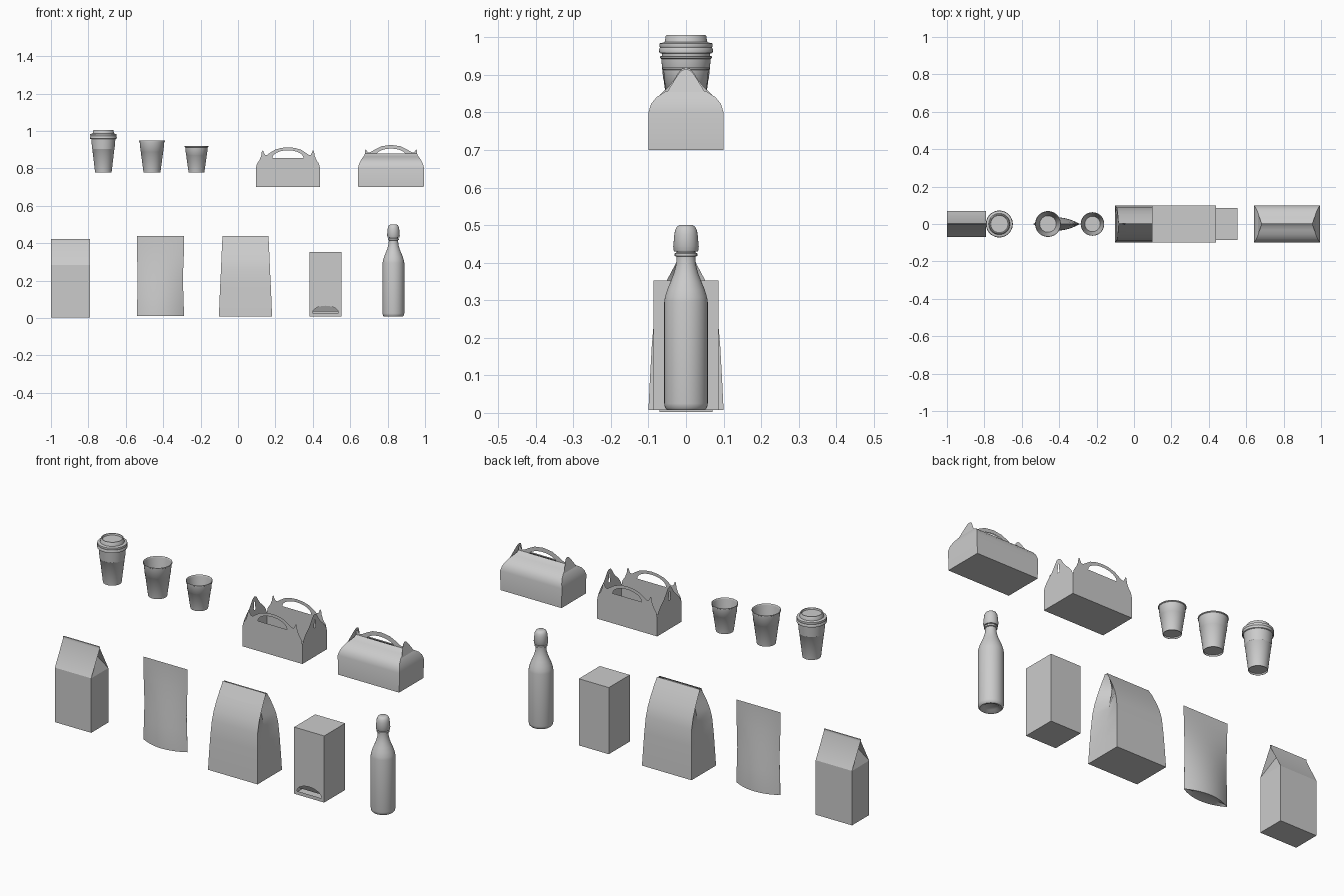
import bpy, bmesh
from math import sin, cos, pi, radians

if "Cube" in bpy.data.objects:
    bpy.data.objects.remove(bpy.data.objects["Cube"])


def finish(name, bm, angle=35):
    bmesh.ops.remove_doubles(bm, verts=bm.verts, dist=1e-5)
    bmesh.ops.recalc_face_normals(bm, faces=bm.faces)
    me = bpy.data.meshes.new(name)
    bm.to_mesh(me)
    bm.free()
    me.shade_smooth()
    me.set_sharp_from_angle(angle=radians(angle))
    ob = bpy.data.objects.new(name, me)
    bpy.context.collection.objects.link(ob)
    return ob


def loft(name, rows, closed=False, cap_start=False, cap_end=False, angle=35):
    """Skin a list of equally long point rows."""
    bm = bmesh.new()
    vs = [[bm.verts.new(p) for p in row] for row in rows]
    n = len(vs[0])
    for a, b in zip(vs, vs[1:]):
        for i in range(n if closed else n - 1):
            j = (i + 1) % n
            bm.faces.new((a[i], a[j], b[j], b[i]))
    if cap_start:
        bm.faces.new(vs[0][::-1])
    if cap_end:
        bm.faces.new(vs[-1])
    return finish(name, bm, angle)


def lathe(name, x, profile, n=48):
    rows = [[(x + r * cos(2 * pi * i / n), r * sin(2 * pi * i / n), z) for i in range(n)]
            for r, z in profile]
    return loft(name, rows, closed=True, angle=40)


def panel(name, loops, place):
    """Flat sheet from an outline plus holes, placed by a (u, v) function."""
    bm = bmesh.new()
    for pts in loops:
        vs = [bm.verts.new((u, v, 0)) for u, v in pts]
        for i in range(len(vs)):
            bm.edges.new((vs[i - 1], vs[i]))
    bmesh.ops.triangle_fill(bm, use_beauty=True, edges=bm.edges[:], normal=(0, 0, 1))
    for v in bm.verts:
        v.co = place(v.co.x, v.co.y)
    return finish(name, bm)


def rect(x, hx, hy, z):
    return [(x - hx, -hy, z), (x + hx, -hy, z), (x + hx, hy, z), (x - hx, hy, z)]


def mirrored(half):
    """Close a right-hand half outline by mirroring it in u."""
    return half + [(-u, v) for u, v in reversed(half) if abs(u) > 1e-6]


def arch(w, h, z, n=16):
    return [(w * cos(pi * i / n), z + h * sin(pi * i / n)) for i in range(n + 1)]


# paper cups: wall, rolled rim, inner wall and recessed base
def cup(name, x, r0, r1, z0, z1):
    k = z0 + (z1 - z0) * .65
    rk = r0 + (r1 - r0) * .62
    lathe(name, x, [(1e-6, z0 + .008), (r0 - .002, z0 + .008), (r0 - .002, z0), (r0, z0),
                    (rk, k), (rk + .001, k + .001), (r1 - .003, z1 - .007), (r1, z1 - .005),
                    (r1, z1 - .001), (r1 - .002, z1), (r1 - .004, z1 - .002),
                    (r1 - .005, z1 - .008), (r0 - .001, z0 + .009), (1e-6, z0 + .009)])


cup("large_cup", -.72, .044, .068, .778, .97)
cup("medium_cup", -.46, .045, .069, .778, .95)
cup("small_cup", -.222, .042, .063, .778, .92)
lathe("cup_lid", -.72, [(.067, .957), (.071, .959), (.072, .968), (.069, .973), (.071, .977),
                        (.070, .984), (.057, .987), (.054, 1.003), (.052, 1.006), (.048, 1.006),
                        (.046, .998), (1e-6, .998)])

# bottle and its cap
lathe("bottle", .831, [(1e-6, .02), (.03, .017), (.042, .008), (.05, .008), (.056, .014),
                       (.058, .025), (.058, .295), (.056, .308), (.05, .328), (.041, .35),
                       (.033, .37), (.027, .392), (.025, .41), (.025, .416), (.03, .418),
                       (.03, .425), (.025, .427), (.025, .44)])
lathe("bottle_cap", .831, [(.024, .43), (.031, .43), (.033, .433), (.033, .44), (.034, .442),
                           (.031, .475), (.029, .487), (.024, .496), (.018, .5), (1e-6, .5)])

# open carry box: tray walls with handle panels and locking flaps
BX, HX, HY = .267, .172, .1
handle = mirrored([(HX, .70), (HX, .80), (.166, .825), (.152, .845), (.143, .868), (.139, .893),
                   (.133, .896), (.129, .885), (.122, .873), (.112, .872), (.095, .884),
                   (.07, .9), (.035, .91), (0, .913)])
hole = arch(.083, .042, .855)
flap = mirrored([(HY, .70), (HY, .80), (.094, .815), (.085, .83), (.069, .848), (.048, .867),
                 (.033, .886), (.021, .905), (.012, .916), (0, .92)])
slot = mirrored([(.006, .85), (.007, .862), (.003, .872), (.003, .893)])
loft("open_box_floor", [[(BX - HX, -HY, .70), (BX + HX, -HY, .70)],
                        [(BX - HX, HY, .70), (BX + HX, HY, .70)]])
for s, side in ((-1, "front"), (1, "back")):
    panel(f"open_box_{side}_panel", [handle, hole], lambda u, v: (BX + u, s * HY, v))
for s, side in ((-1, "left"), (1, "right")):
    panel(f"open_box_{side}_flap", [flap, slot], lambda u, v: (BX + s * HX, u, v))

# closed carry box: body with curved hip roof, upright handle and tabs
CX = .818
loft("closed_box", [rect(CX, *p) for p in
                    ((.175, .1, .70), (.177, .1, .80), (.171, .093, .823), (.163, .078, .841),
                     (.154, .056, .855), (.147, .032, .864), (.142, .014, .871),
                     (.14, .003, .88))], closed=True, cap_start=True, angle=30)
grip = mirrored([(.14, .862), (.14, .895), (.136, .903), (.130, .894), (.122, .884),
                 (.108, .888), (.085, .902), (.05, .919), (0, .926)])
loft_hole = arch(.083, .042, .864)
for s, side in ((-1, "front"), (1, "back")):
    panel(f"closed_box_{side}_handle", [grip, loft_hole], lambda u, v: (CX + u, s * .003, v))
tab = mirrored([(.05, .855), (.036, .878), (.022, .9), (.012, .912), (0, .916)])
for s, side in ((-1, "left"), (1, "right")):
    panel(f"closed_box_{side}_tab", [tab],
          lambda u, v: (CX + s * (.155 - (v - .855) * .3), u, v))

# gable carton with folded-in ends and a top fin
GX, GW, GD, GS, GR = -.896, .104, .07, .285, .41
loft("carton_body", [rect(GX, GW, GD, 0.003), rect(GX, GW, GD, GS)], closed=True, cap_start=True)
loft("carton_roof", [[(GX - GW, y, z), (GX + GW, y, z)] for y, z in
                     ((-GD, GS), (-.003, GR), (-.003, .422), (.003, .422), (.003, GR), (GD, GS))])
for s, side in ((-1, "left"), (1, "right")):
    bm = bmesh.new()
    a, b, c, r = [bm.verts.new(p) for p in
                  ((GX + s * GW, -GD, GS), (GX + s * GW, GD, GS),
                   (GX + s * (GW - .05), 0, .395), (GX + s * GW, 0, GR))]
    for f in ((a, b, c), (a, c, r), (c, b, r)):
        bm.faces.new(f)
    finish(f"carton_{side}_fold", bm, 10)

# stand-up pouch: two bowed sheets and a bowed base
PX, N = -.415, 16


def pouch_row(s, z, depth, w):
    us = [2 * i / N - 1 for i in range(N + 1)]
    return [(PX + u * w, s * (depth * (1 - u * u) + .0005), z) for u in us]


pouch = [(.01, .035, .125), (.06, .034, .125), (.12, .029, .123), (.19, .022, .121),
         (.26, .014, .122), (.33, .007, .125), (.4, .001, .126), (.438, 0, .126)]
for s, side in ((-1, "front"), (1, "back")):
    loft(f"pouch_{side}", [pouch_row(s, *p) for p in pouch])
loft("pouch_base", [pouch_row(-1, .01, .035, .125), pouch_row(1, .018, 0, .125),
                    pouch_row(1, .01, .035, .125)])

# paper bag: tapering body with gusseted sides
KX = .04
bag = [(.142, .1, .008, 0), (.139, .096, .09, .004), (.135, .091, .18, .012),
       (.131, .084, .26, .022), (.129, .07, .31, .032), (.127, .05, .355, .042),
       (.125, .026, .4, .05), (.123, .004, .436, .055)]
loft("paper_bag", [[(KX - w, -d, z), (KX + w, -d, z), (KX + w - g, 0, z),
                    (KX + w, d, z), (KX - w, d, z), (KX - w + g, 0, z)] for w, d, z, g in bag],
     closed=True, cap_start=True, cap_end=True, angle=30)
bag_flap = mirrored([(.122, .438), (.121, .415), (.113, .398), (.098, .386), (.075, .381), (0, .379)])
panel("paper_bag_flap", [bag_flap], lambda u, v: (KX + u, -.008 - (.438 - v) * .56, v))

# dispenser box with an arched opening in front
DX, DW, DZ, DT = .468, .086, .008, .353
box = rect(DX, DW, DW, DZ), rect(DX, DW, DW, DT)
bm = bmesh.new()
lo, hi = [[bm.verts.new(p) for p in ring] for ring in box]
for f in (lo[::-1], hi, *[(lo[i], lo[(i + 1) % 4], hi[(i + 1) % 4], hi[i]) for i in (1, 2, 3)]):
    bm.faces.new(f)
finish("dispenser_box", bm)
panel("dispenser_front", [[(-DW, DZ), (DW, DZ), (DW, DT), (-DW, DT)], arch(.07, .04, .026)],
      lambda u, v: (DX + u, -DW, v))
panel("dispenser_push_flap", [arch(.069, .034, .034)],
      lambda u, v: (DX + u, -DW + .003 + (.068 - v) * .5, v))
